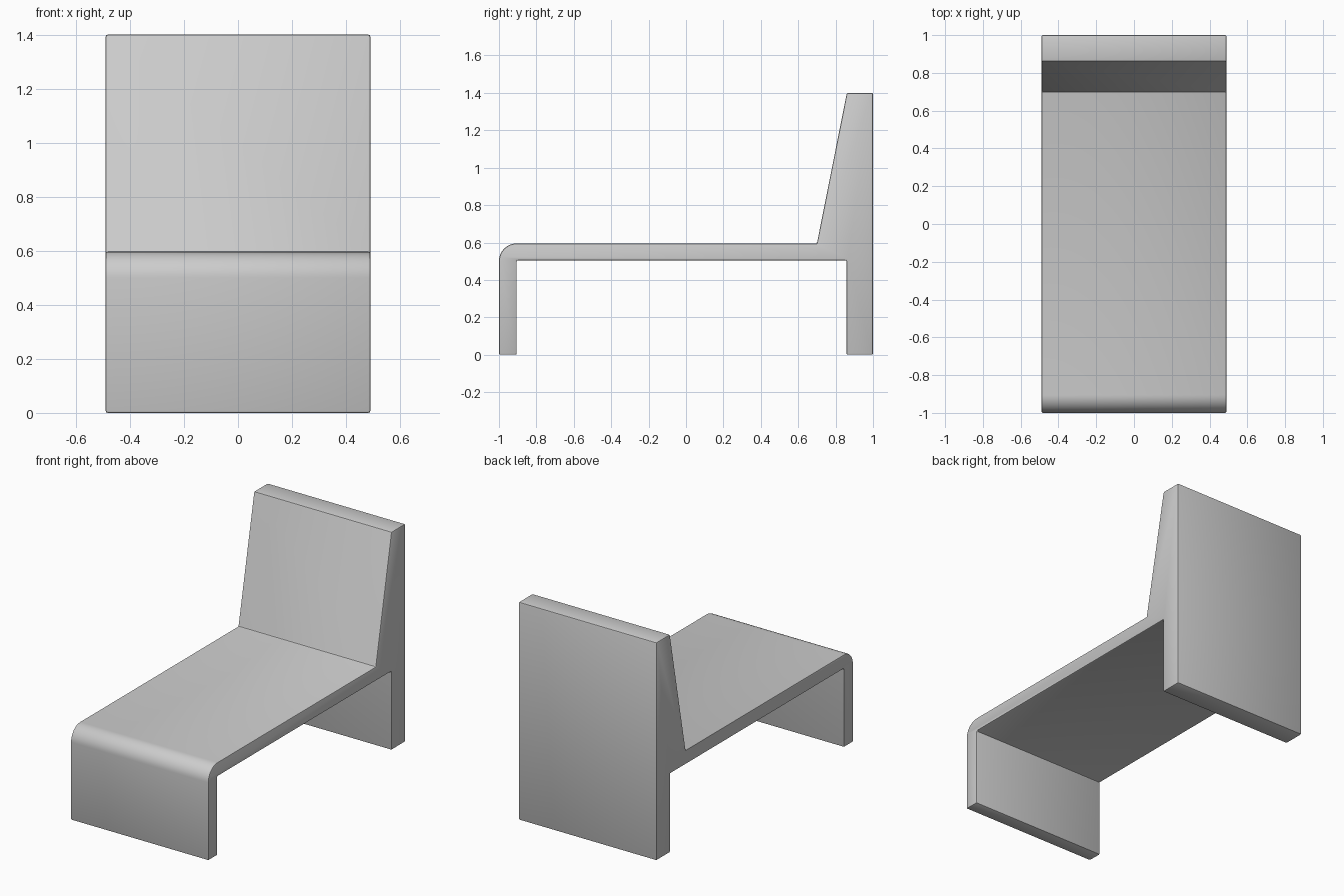
import bpy, bmesh, math

if "Cube" in bpy.data.objects:
    bpy.data.objects.remove(bpy.data.objects["Cube"])

HALF_WIDTH = 0.49
RADIUS = 0.095
ARC_STEPS = 12

# Side profile (y, z): legs, seat slab and tapered backrest in one outline
profile = [(-1, 0), (-0.905, 0), (-0.905, 0.505), (0.858, 0.505), (0.858, 0),
           (1, 0), (1, 1.4), (0.86, 1.4), (0.70, 0.595)]

# Rounded front edge of the seat
for i in range(ARC_STEPS + 1):
    a = math.pi / 2 * (1 + i / ARC_STEPS)
    profile.append((-1 + RADIUS + RADIUS * math.cos(a),
                    0.595 - RADIUS + RADIUS * math.sin(a)))

# Extrude the profile across the width
bm = bmesh.new()
face = bm.faces.new([bm.verts.new((-HALF_WIDTH, y, z)) for y, z in profile])
ext = bmesh.ops.extrude_face_region(bm, geom=[face])
moved = [v for v in ext["geom"] if isinstance(v, bmesh.types.BMVert)]
bmesh.ops.translate(bm, verts=moved, vec=(2 * HALF_WIDTH, 0, 0))
bmesh.ops.recalc_face_normals(bm, faces=bm.faces)
mesh = bpy.data.meshes.new("lounge_chair")
bm.to_mesh(mesh)
bm.free()
chair = bpy.data.objects.new("lounge_chair", mesh)
bpy.context.collection.objects.link(chair)

# Small softened edges
bevel = chair.modifiers.new("edge_bevel", "BEVEL")
bevel.width = 0.008
bevel.segments = 2
bevel.limit_method = "ANGLE"
bevel.angle_limit = math.radians(30)

bpy.context.view_layer.objects.active = chair
chair.select_set(True)
bpy.ops.object.modifier_apply(modifier=bevel.name)
bpy.ops.object.shade_smooth_by_angle(angle=math.radians(30))
